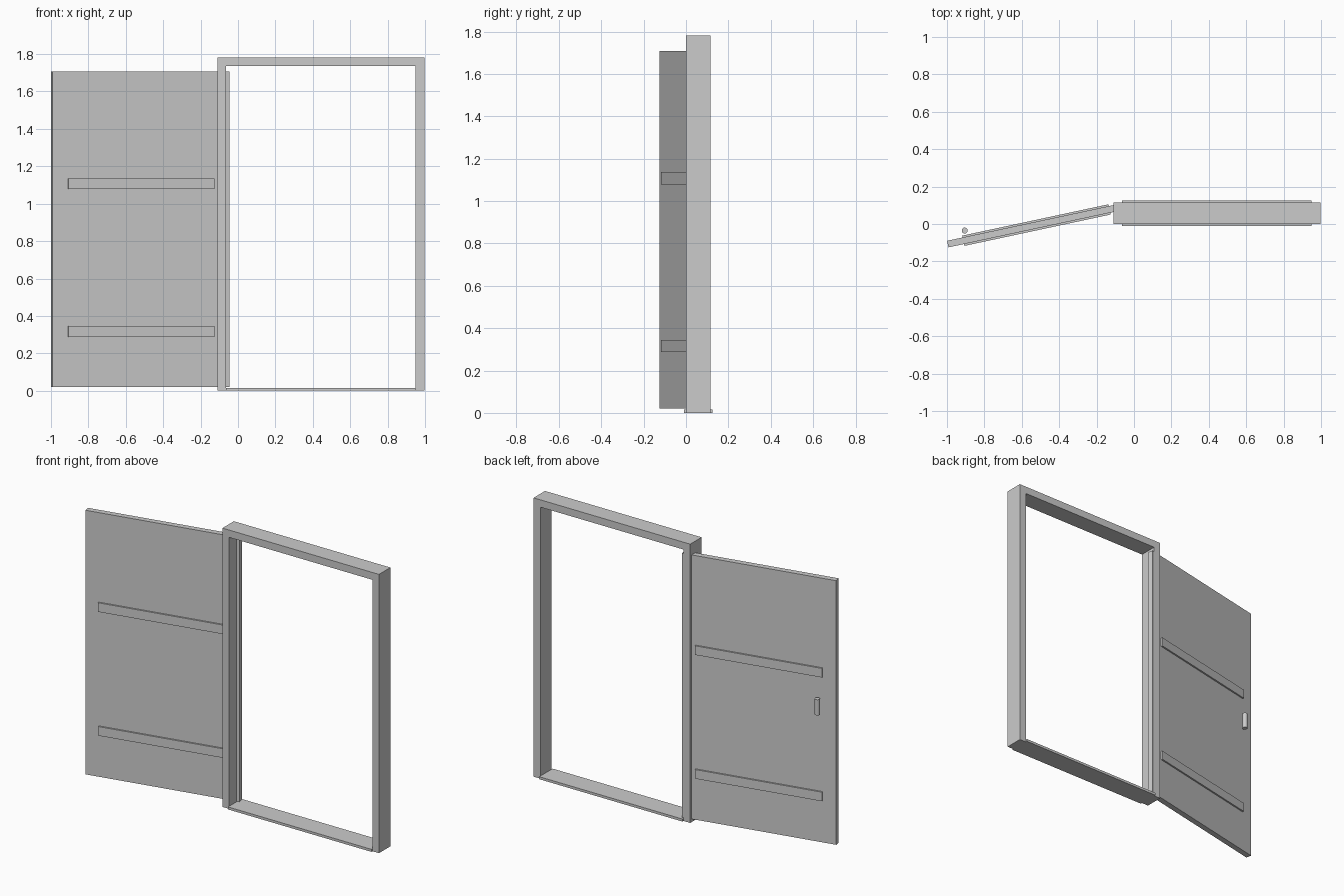
import bpy, math
from mathutils import Matrix, Vector

if "Cube" in bpy.data.objects:
    bpy.data.objects.remove(bpy.data.objects["Cube"])

grey = bpy.data.materials.new("light_grey")
grey.diffuse_color = (0.6, 0.6, 0.6, 1)
grey.use_nodes = True
grey.node_tree.nodes["Principled BSDF"].inputs["Base Color"].default_value = grey.diffuse_color


def box(name, lo, hi, mat=None):
    """Axis-aligned box between two corners, optionally moved by a matrix."""
    x0, y0, z0 = lo
    x1, y1, z1 = hi
    v = [Vector((x, y, z)) for z in (z0, z1) for x, y in ((x0, y0), (x1, y0), (x1, y1), (x0, y1))]
    f = [(3, 2, 1, 0), (4, 5, 6, 7)] + [(i, (i + 1) % 4, (i + 1) % 4 + 4, i + 4) for i in range(4)]
    me = bpy.data.meshes.new(name)
    me.from_pydata([mat @ p if mat else p for p in v], [], f)
    me.materials.append(grey)
    ob = bpy.data.objects.new(name, me)
    bpy.context.collection.objects.link(ob)
    return ob


# Frame as one U-shaped profile: two posts and a lintel
L, R, T, W, D = -0.11, 0.997, 1.782, 0.047, 0.115
outline = [(L, 0), (L + W, 0), (L + W, T - W), (R - W, T - W), (R - W, 0), (R, 0), (R, T), (L, T)]
n = len(outline)
verts = [(x, y, z) for y in (0, D) for x, z in outline]
faces = [tuple(range(n)), tuple(reversed(range(n, 2 * n)))]
faces += [((i + 1) % n, i, i + n, (i + 1) % n + n) for i in range(n)]
me = bpy.data.meshes.new("door_frame")
me.from_pydata(verts, [], faces)
me.materials.append(grey)
bpy.context.collection.objects.link(bpy.data.objects.new("door_frame", me))

# Sill between the posts, slightly deeper than the frame
box("sill", (L + W, -0.01, 0), (R - W, 0.125, 0.016))

# Door leaf swung open, local origin at its free front corner
swing = Matrix.Translation((-0.992, -0.125, 0)) @ Matrix.Rotation(math.radians(12.1), 4, 'Z')
box("door_leaf", (0, 0, 0.02), (0.969, 0.036, 1.708), swing)

# Raised rails that stand proud on both sides of the leaf
for name, z in (("lower_rail", 0.287), ("upper_rail", 1.078)):
    box(name, (0.085, -0.01, z), (0.885, 0.046, z + 0.058), swing)

# Handle on the back
bpy.ops.mesh.primitive_cylinder_add(vertices=24, radius=0.016, depth=0.1, location=(-0.905, -0.035, 0.9))
handle = bpy.context.object
handle.name = "handle"
handle.data.materials.append(grey)
bpy.ops.object.shade_smooth_by_angle()
